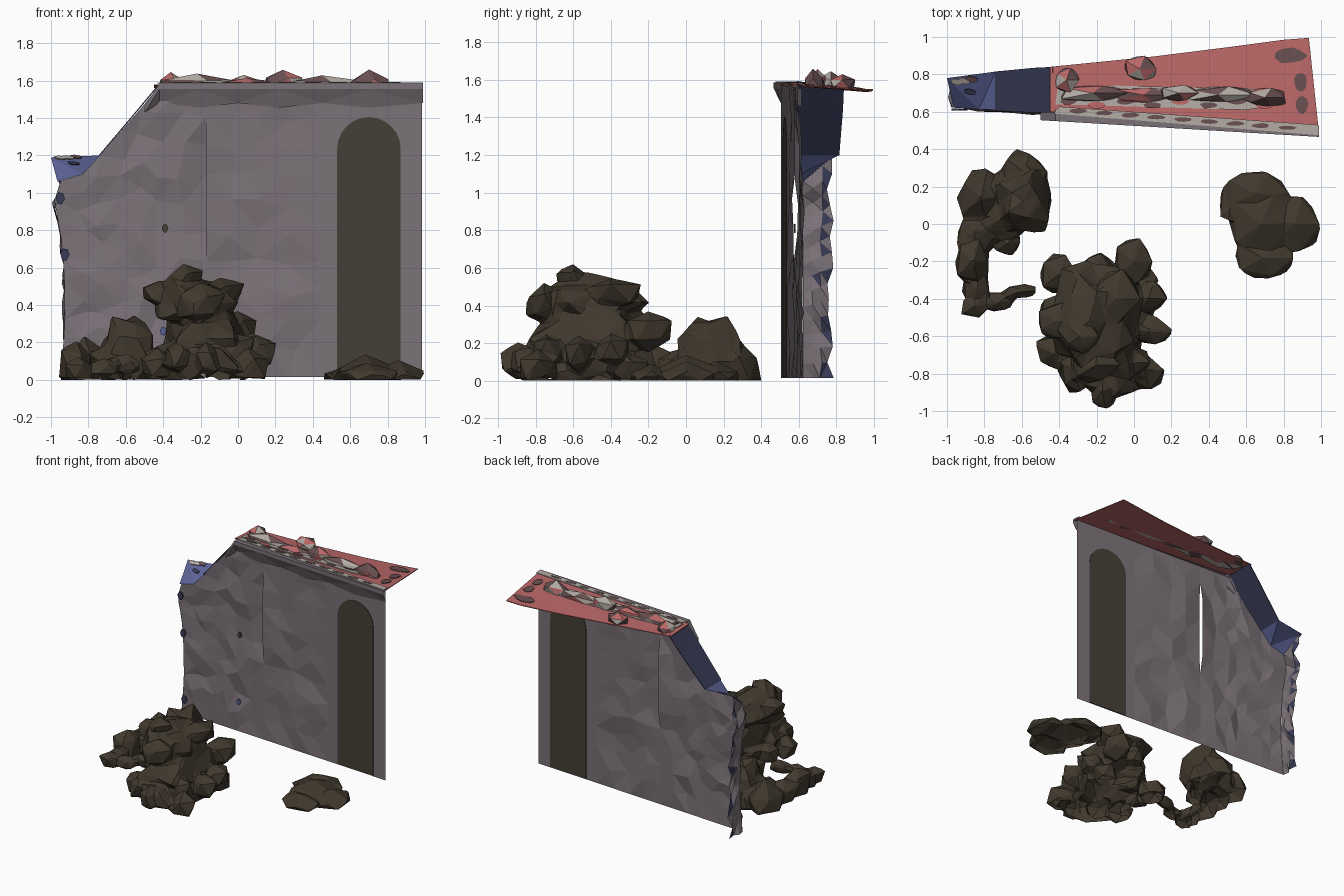
import bpy, bmesh, math, random
from mathutils import Vector

if "Cube" in bpy.data.objects:
    bpy.data.objects.remove(bpy.data.objects["Cube"])

random.seed(4)


def mat(name, r, g, b):
    m = bpy.data.materials.new(name)
    lin = [((c / 255 + 0.055) / 1.055) ** 2.4 for c in (r, g, b)]
    m.diffuse_color = (*lin, 1)
    m.use_nodes = True
    m.node_tree.nodes["Principled BSDF"].inputs["Base Color"].default_value = m.diffuse_color
    return m


GREY = mat("wall grey", 122, 113, 119)
ROCK = mat("rubble brown", 64, 56, 45)
DOOR = mat("door brown", 68, 62, 53)
RED = mat("roof red", 186, 103, 103)
BLUE = mat("blue", 92, 99, 150)
NAVY = mat("dark blue", 56, 59, 86)
LIGHT = mat("pale plaster", 178, 170, 163)
DARK = mat("dark stain", 104, 78, 80)


def make(name, verts, faces, mats, rule=None, solid=True):
    me = bpy.data.meshes.new(name)
    me.from_pydata([tuple(v) for v in verts], [], faces)
    bm = bmesh.new()
    bm.from_mesh(me)
    bmesh.ops.triangulate(bm, faces=bm.faces)
    if solid:
        bmesh.ops.recalc_face_normals(bm, faces=bm.faces)
    for f in bm.faces:
        f.smooth = False
        if rule:
            f.material_index = rule(f)
    bm.to_mesh(me)
    bm.free()
    for m in mats:
        me.materials.append(m)
    ob = bpy.data.objects.new(name, me)
    bpy.context.collection.objects.link(ob)
    return ob


def prism(name, loop, offset, m):
    """Closed solid: a loop of points swept by an offset."""
    n = len(loop)
    a = [Vector(p) for p in loop]
    faces = [list(range(n)), list(range(2 * n - 1, n - 1, -1))]
    faces += [(i, (i + 1) % n, (i + 1) % n + n, i + n) for i in range(n)]
    return make(name, a + [p + Vector(offset) for p in a], faces, [m])


def lerp(pts, t):
    if t <= pts[0][0]:
        return pts[0][1]
    for (a, p), (b, q) in zip(pts, pts[1:]):
        if t <= b:
            return p + (q - p) * (t - a) / (b - a)
    return pts[-1][1]


# The wall is a thin sheet, slightly skewed in plan
def front(x):
    return 0.565 - 0.06 * x


def top(x):
    return lerp([(-0.96, 1.06), (-0.83, 1.1), (-0.74, 1.2), (-0.52, 1.45), (-0.43, 1.56), (1, 1.57)], x)


def left_edge(z):
    return lerp([(0, -0.95), (0.3, -0.925), (0.6, -0.93), (0.8, -0.95), (0.95, -0.985),
                 (1.05, -0.945), (1.19, -0.99)], z)


# Wall sheet with a torn gap in the middle
XS = [-0.95, -0.83, -0.74, -0.62, -0.52, -0.43, -0.3, -0.17, -0.17, -0.03, 0.12, 0.28, 0.44, 0.6, 0.8, 0.985]
R, C, TEAR = 10, len(XS), 7
verts = []
for j in range(R + 1):
    for i, x0 in enumerate(XS):
        k = 0 < i and x0 < 0.4 and 0 < j < R
        near = i in (TEAR, TEAR + 1)
        z = 0.015 + (top(x0) - 0.015) * j / R + (k and not near) * random.uniform(-0.03, 0.03)
        x = x0 + (k and not near) * random.uniform(-0.025, 0.025)
        if i == 0:
            x = left_edge(z)
        y = front(x) + k * (not near) * random.uniform(-0.016, 0.016)
        if near and 5 <= j <= 8:
            y += 0.028 if i == TEAR else -0.012
        verts.append((x, y, z))
make("wall", verts, [(j * C + i, j * C + i + 1, (j + 1) * C + i + 1, (j + 1) * C + i)
                     for j in range(R) for i in range(C - 1) if i != TEAR], [GREY], solid=False)

# Ragged return at the broken left end, with scattered blue stains
fv = []
for j in range(15):
    t = j / 14
    for k in range(4):
        z = 0.015 + t * (1.045 + 0.125 * k / 3)
        w = 0.155 + random.uniform(-0.03, 0.01) * (j < 13)
        y = front(-0.95) + w * k / 3
        fv.append((left_edge(z) + (k > 0) * random.uniform(-0.015, 0.02), y, z))
make("wall_end", fv, [(j * 4 + k + 1, j * 4 + k, j * 4 + k + 4, j * 4 + k + 5) for j in range(14) for k in range(3)],
     [GREY, NAVY], lambda f: int(random.random() < (0.4 if f.calc_center_median().y > 0.72 else 0.04)), solid=False)

# Arched door, showing on both faces
arch = [(0.53, 0.02), (0.87, 0.02)]
arch += [(0.70 + 0.17 * math.cos(a * math.pi / 12), 1.235 + 0.17 * math.sin(a * math.pi / 12)) for a in range(13)]
prism("door", [(x, front(x) - 0.004, z) for x, z in arch], (0, 0.008, 0), DOOR)

# Cornice under the roof, leaning outward, with an uneven lower edge
cv, cf = [], []
for i, x in enumerate([-0.5, -0.42, -0.2, 0.0, 0.22, 0.45, 0.7, 0.99]):
    zt = 1.46 if i == 0 else 1.585
    zl = 1.43 if i == 0 else 1.455 + 0.025 * (i % 2)
    yo = front(x) - 0.04
    cv += [(x, front(x) - 0.003, zl), (x, yo, zt - 0.03), (x, yo, zt), (x, front(x) + 0.02, zt)]
    if i:
        a, b = 4 * i - 4, 4 * i
        cf += [(a + k, a + k + 1, b + k + 1, b + k) for k in range(3)]
make("cornice", cv, cf, [GREY], solid=False)

# Red roof sheet widening to the right, its rear edge sagging: x, front y, back y, back z
ROOF = [(-0.45, 0.6, 0.84, 1.568), (0.1, 0.55, 0.895, 1.55), (0.5, 0.52, 0.945, 1.542),
        (0.8, 0.495, 0.985, 1.543), (0.935, 0.485, 0.995, 1.55)]


def roof_z(x, y):
    y0, y1, z1 = (lerp([(r[0], r[k]) for r in ROOF], x) for k in (1, 2, 3))
    return 1.58 + (z1 - 1.58) * (y - y0) / (y1 - y0)


rv = []
for dz in (0, -0.006):
    for x, y0, y1, z1 in ROOF:
        rv += [(x, y0, 1.58 + dz), (x, y1, z1 + dz)]
    rv.append((0.99, 0.48, 1.58 + dz))
rf = [(2 * i, 2 * i + 2, 2 * i + 3, 2 * i + 1) for i in range(4)] + [(8, 10, 9)]
ring = [0, 2, 4, 6, 8, 10, 9, 7, 5, 3, 1]
make("roof", rv, rf + [tuple(v + 11 for v in reversed(f)) for f in rf]
     + [(a, b, b + 11, a + 11) for a, b in zip(ring, ring[1:] + ring[:1])], [RED])

# Plaster strips and stains on the roof
prism("roof_front_strip", [(-0.43, 0.59, 1.584), (0.99, 0.475, 1.584), (0.985, 0.53, 1.582), (-0.4, 0.628, 1.582)],
      (0, 0, 0.006), LIGHT)
prism("ridge_plaster", [(x, y, roof_z(x, y) + 0.001) for x, y in
                        [(-0.42, 0.64), (0.1, 0.625), (0.6, 0.61), (0.8, 0.64), (0.75, 0.72), (0.3, 0.73),
                         (-0.1, 0.74), (-0.41, 0.72)]], (0, 0, 0.007), LIGHT)


def stain(name, x, y, rx, ry, m, lift):
    loop = [(x + rx * math.cos(a) * random.uniform(0.8, 1.1), y + ry * math.sin(a) * random.uniform(0.8, 1.1))
            for a in (k * math.tau / 9 for k in range(9))]
    prism(name, [(a, b, roof_z(a, b) + lift) for a, b in loop], (0, 0, 0.005), m)


for x, y, rx, ry in [(0.83, 0.9, 0.09, 0.045), (0.89, 0.76, 0.04, 0.05), (0.9, 0.64, 0.035, 0.05)]:
    stain("roof_stain", x, y, rx, ry, DARK, 0.001)
for k in range(9):
    x = -0.3 + 0.14 * k
    stain("strip_stain", x, 0.58 - 0.08 * x, 0.05, 0.013, DARK, 0.008)
for k in range(8):
    stain("ridge_stain", -0.35 + 0.15 * k, 0.655 - 0.02 * (k % 2), 0.05, 0.018, (DARK, RED)[k % 3 == 1], 0.006)

# Dark blue sheet down the broken slope at the left
prism("slope_upper", [(-0.43, 0.595, 1.565), (-0.43, 0.84, 1.565), (-0.53, 0.835, 1.445), (-0.74, 0.815, 1.197),
                      (-0.74, 0.605, 1.197), (-0.53, 0.595, 1.445)], (-0.004, 0, 0.005), NAVY)
# Its lower end tilts forward and is brighter, with pale spots
A, B, Q, D, E = [Vector(p) for p in [(-0.74, 0.61, 1.2), (-0.74, 0.815, 1.2), (-1.0, 0.78, 1.19),
                                     (-0.965, 0.622, 1.06), (-0.83, 0.613, 1.1)]]
tilt = Vector((0, -0.003, 0.005))
make("slope_lower", [A, B, Q, D, E], [(0, 1, 4), (1, 2, 4), (2, 3, 4)], [BLUE], solid=False)
for u, v, m in [(0.2, 0.12, LIGHT), (0.45, 0.12, LIGHT), (0.75, 0.1, DARK), (0.3, 0.45, NAVY)]:
    p = Q + (B - Q) * (0.6 * u) + (E - Q) * v
    e1, e2 = (B - Q) * 0.11, (E - Q) * 0.1
    prism("slope_spot", [p + e1 * math.cos(k) + e2 * math.sin(k) + tilt for k in range(6)], tilt, m)

# Small stains on the wall
for x, z, m in [(-0.925, 0.67, NAVY), (-0.95, 0.97, NAVY), (-0.915, 0.13, NAVY), (-0.4, 0.26, BLUE), (-0.39, 0.81, DOOR)]:
    s = 1 if x < -0.9 else 0.7
    prism("wall_stain", [(x + s * 0.025 * math.cos(k), front(x) - 0.014, z + s * 0.035 * math.sin(k)) for k in range(6)],
          (0, 0.009, 0), m)


# Stones: jittered icospheres with flattened feet
def stones(name, specs, mats, jitter=0.2, floor=0.0, rule=None):
    bm = bmesh.new()
    for x, y, z, rx, ry, rz in specs:
        big = max(rx, ry, rz) > 0.22
        for v in bmesh.ops.create_icosphere(bm, subdivisions=2 if big else 1, radius=1)["verts"]:
            s = 1 + random.uniform(-jitter, jitter)
            v.co = (max(-0.98, min(1, x + rx * v.co.x * s)), max(-0.99, y + ry * v.co.y * s),
                    max(floor, z + rz * v.co.z * s))
    vs = [v.co.copy() for v in bm.verts]
    bm.verts.index_update()
    fs = [[v.index for v in f.verts] for f in bm.faces]
    bm.free()
    return make(name, vs, fs, mats, rule)


# Broken masonry along the roof ridge
ridge = [(-0.36, 0.77, 1.575, 0.07, 0.07, 0.06), (-0.22, 0.7, 1.575, 0.2, 0.05, 0.06),
         (0.03, 0.83, 1.575, 0.09, 0.07, 0.05), (0.05, 0.69, 1.575, 0.2, 0.05, 0.04),
         (0.24, 0.7, 1.58, 0.12, 0.05, 0.08), (0.45, 0.69, 1.575, 0.2, 0.05, 0.05), (0.7, 0.675, 1.58, 0.13, 0.06, 0.07)]
stones("roof_rubble", ridge, [LIGHT, DARK, RED], 0.22, 1.56, lambda f: random.choice((0, 0, 1, 1, 2)))


# Rubble heaps: stones merged into one faceted, open-bottomed surface
def heap(name, specs, ratio, jitter=0.2):
    ob = stones(name, specs, [ROCK], jitter)
    rm = ob.modifiers.new("merge", 'REMESH')
    rm.mode = 'VOXEL'
    rm.voxel_size = 0.016
    rm.use_smooth_shade = False
    dm = ob.modifiers.new("facets", 'DECIMATE')
    dm.ratio = ratio
    me = bpy.data.meshes.new_from_object(ob.evaluated_get(bpy.context.evaluated_depsgraph_get()))
    ob.modifiers.clear()
    bm = bmesh.new()
    bm.from_mesh(me)
    bmesh.ops.translate(bm, verts=bm.verts, vec=(0, 0, -min(v.co.z for v in bm.verts)))
    under = [f for f in bm.faces if f.normal.z < -0.85 and f.calc_center_median().z < 0.03]
    bmesh.ops.delete(bm, geom=under, context='FACES')
    bm.to_mesh(me)
    bm.free()
    ob.data = me


mid = [(-0.18, -0.54, 0.05, 0.26, 0.34, 0.2), (-0.17, -0.52, 0.22, 0.21, 0.31, 0.22),
       (-0.24, -0.52, 0.41, 0.22, 0.3, 0.14), (-0.29, -0.6, 0.53, 0.11, 0.11, 0.11),
       (-0.42, -0.52, 0.46, 0.12, 0.1, 0.07), (-0.1, -0.4, 0.46, 0.12, 0.17, 0.1),
       (-0.2, -0.75, 0.4, 0.12, 0.1, 0.11)]
for x, y, h in [(0.0, -0.2, 0.27), (0.07, -0.4, 0.16), (0.08, -0.57, 0.14), (0.05, -0.78, 0.06), (-0.02, -0.74, 0.17),
                (-0.17, -0.89, 0.1), (-0.31, -0.8, 0.12), (-0.43, -0.69, 0.06), (-0.4, -0.45, 0.1),
                (-0.4, -0.27, 0.05), (-0.2, -0.25, 0.25), (0.02, -0.3, 0.05)]:
    k = 0.6 + 0.4 * abs(x + 0.18) / 0.3, 0.6 + 0.4 * abs(y + 0.54) / 0.35
    mid.append((x, y, h, 0.12 * k[0], 0.12 * k[1], 0.1))
heap("middle_heap", mid, 0.045, 0.3)

left = [(-0.82, 0.14, 0.03, 0.15, 0.19, 0.18), (-0.59, 0.12, 0.1, 0.17, 0.17, 0.24),
        (-0.59, 0.28, 0.05, 0.14, 0.14, 0.19), (-0.7, 0.04, 0.05, 0.18, 0.17, 0.14),
        (-0.85, -0.04, 0.05, 0.12, 0.13, 0.12), (-0.68, -0.1, 0.03, 0.08, 0.08, 0.09),
        (-0.86, -0.2, 0.08, 0.1, 0.13, 0.16), (-0.84, -0.35, 0.04, 0.08, 0.11, 0.09),
        (-0.85, -0.44, 0.04, 0.09, 0.07, 0.09), (-0.72, -0.42, 0.06, 0.11, 0.06, 0.07),
        (-0.6, -0.36, 0.08, 0.1, 0.05, 0.06), (-0.71, 0.18, 0.04, 0.12, 0.12, 0.13)]
heap("left_heap", left, 0.045, 0.22)

right = [(0.65, 0.16, 0.0, 0.21, 0.15, 0.11), (0.68, 0.0, 0.0, 0.2, 0.21, 0.14),
         (0.86, 0.0, 0.0, 0.155, 0.19, 0.1), (0.69, -0.18, 0.0, 0.18, 0.14, 0.1),
         (0.56, 0.12, 0.0, 0.13, 0.15, 0.07)]
heap("right_heap", right, 0.03, 0.12)
